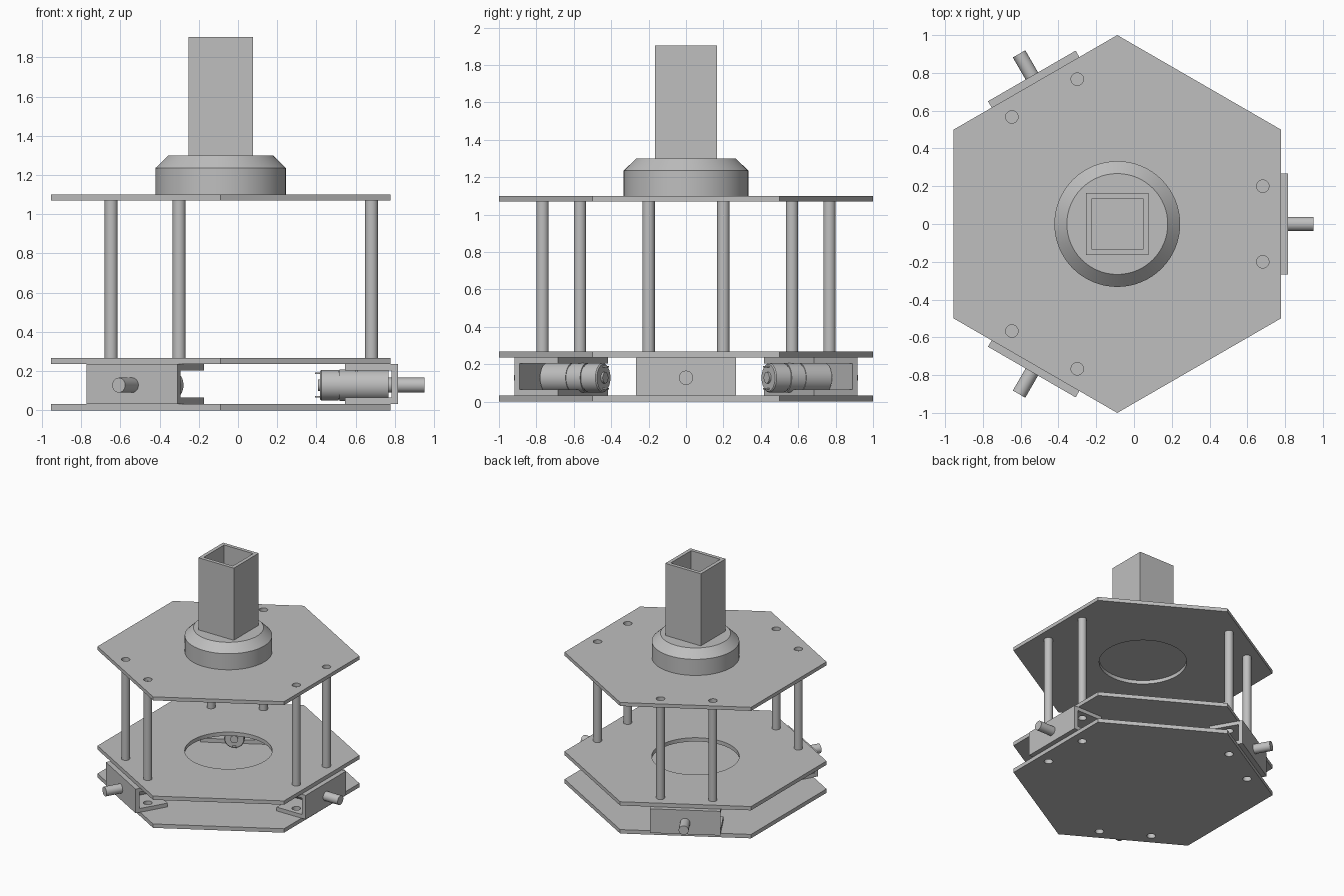
import bpy, bmesh
from math import cos, sin, pi, radians
from mathutils import Matrix, Vector

cube = bpy.data.objects.get("Cube")
if cube:
    bpy.data.objects.remove(cube, do_unlink=True)

grey = bpy.data.materials.new("plain_grey")
grey.use_nodes = True
grey.diffuse_color = (0.52, 0.52, 0.52, 1)
grey.node_tree.nodes["Principled BSDF"].inputs["Base Color"].default_value = grey.diffuse_color

CENTRE = Matrix.Translation((-0.0885, 0, 0))
SIDES = [radians(a) for a in (0, 120, 240)]
ROD_X, ROD_Y, ROD_R = 0.77, 0.2, 0.033
AXIS_Z = 0.128


def finish(name, mesh, turn=0.0):
    """Link a mesh built around the hexagon axis, turned to its side."""
    mesh.transform(CENTRE @ Matrix.Rotation(turn, 4, "Z"))
    mesh.materials.clear()
    mesh.materials.append(grey)
    obj = bpy.data.objects.new(name, mesh)
    bpy.context.collection.objects.link(obj)
    bpy.ops.object.select_all(action="DESELECT")
    obj.select_set(True)
    bpy.context.view_layer.objects.active = obj
    bpy.ops.object.shade_smooth_by_angle(angle=radians(30))
    return obj


def circle(x, y, r, n=32):
    return [(x + r * cos(2 * pi * i / n), y + r * sin(2 * pi * i / n)) for i in range(n)]


def sheet(name, loops, z0, z1, turn=0.0):
    """Flat plate: the first loop is the outline, the others are holes."""
    curve = bpy.data.curves.new(name, "CURVE")
    curve.dimensions = "2D"
    curve.fill_mode = "BOTH"
    curve.extrude = (z1 - z0) / 2
    for loop in loops:
        spline = curve.splines.new("POLY")
        spline.points.add(len(loop) - 1)
        for point, (x, y) in zip(spline.points, loop):
            point.co = (x, y, 0, 1)
        spline.use_cyclic_u = True
    temp = bpy.data.objects.new(name, curve)
    bpy.context.collection.objects.link(temp)
    bpy.context.view_layer.update()
    graph = bpy.context.evaluated_depsgraph_get()
    mesh = bpy.data.meshes.new_from_object(temp.evaluated_get(graph))
    bpy.data.objects.remove(temp, do_unlink=True)
    bm = bmesh.new()
    bm.from_mesh(mesh)
    bmesh.ops.remove_doubles(bm, verts=bm.verts, dist=0.0001)
    bmesh.ops.recalc_face_normals(bm, faces=bm.faces)
    bm.to_mesh(mesh)
    bm.free()
    mesh.transform(Matrix.Translation((0, 0, (z0 + z1) / 2)))
    return finish(name, mesh, turn)


def lathe(name, profile, place=Matrix(), turn=0.0, n=48):
    """Closed solid of revolution from (radius, height) pairs, capped at both ends."""
    bm = bmesh.new()
    rings = [[bm.verts.new((x, y, z)) for x, y in circle(0, 0, r, n)] for r, z in profile]
    for a, b in zip(rings, rings[1:]):
        for i in range(n):
            j = (i + 1) % n
            bm.faces.new((a[i], a[j], b[j], b[i]))
    bm.faces.new(rings[0][::-1])
    bm.faces.new(rings[-1])
    mesh = bpy.data.meshes.new(name)
    bm.to_mesh(mesh)
    bm.free()
    mesh.transform(place)
    return finish(name, mesh, turn)


def box(name, low, high, turn=0.0):
    low, high = Vector(low), Vector(high)
    bm = bmesh.new()
    bmesh.ops.create_cube(bm, size=1)
    bmesh.ops.scale(bm, vec=high - low, verts=bm.verts)
    bmesh.ops.translate(bm, vec=(low + high) / 2, verts=bm.verts)
    mesh = bpy.data.meshes.new(name)
    bm.to_mesh(mesh)
    bm.free()
    return finish(name, mesh, turn)


# Rod positions shared by plates and rods
rods = []
for a in SIDES:
    for y in (-ROD_Y, ROD_Y):
        rods.append((ROD_X * cos(a) - y * sin(a), ROD_X * sin(a) + y * cos(a)))

# Three hexagonal plates, the upper two with a central opening
hexagon = [(cos(pi / 6 + i * pi / 3), sin(pi / 6 + i * pi / 3)) for i in range(6)]
rod_holes = [circle(x, y, ROD_R) for x, y in rods]
opening = [circle(0, 0, 0.333, 64)]
sheet("bottom_plate", [hexagon] + rod_holes, 0, 0.033)
sheet("middle_plate", [hexagon] + rod_holes + opening, 0.235, 0.267)
sheet("top_plate", [hexagon] + rod_holes + opening, 1.07, 1.1)

# Support rods
for x, y in rods:
    lathe("support_rod", [(ROD_R, 0.267), (ROD_R, 1.07)], Matrix.Translation((x, y, 0)), n=32)

# Chamfered hub and open square tube
lathe("hub", [(0.333, 1.1), (0.333, 1.235), (0.267, 1.3)], n=64)


def square(h):
    return [(-h, -h), (h, -h), (h, h), (-h, h)]


sheet("square_tube", [square(0.165), square(0.135)], 1.3, 1.905)

# Motor units: channel bracket, geared motor and output shaft on three sides
along_x = Matrix.Translation((0, 0, AXIS_Z)) @ Matrix.Rotation(pi / 2, 4, "Y")
flange = [(0.635, -0.268), (0.905, -0.268), (0.905, 0.268), (0.635, 0.268)]
flange_holes = [circle(ROD_X, y, ROD_R) for y in (-ROD_Y, ROD_Y)]
motor = [(0.03, 0.497), (0.03, 0.508), (0.072, 0.508), (0.078, 0.514),
         (0.078, 0.60), (0.074, 0.60), (0.074, 0.607), (0.08, 0.607),
         (0.08, 0.69), (0.076, 0.69), (0.076, 0.697), (0.08, 0.697), (0.08, 0.855)]
for a in SIDES:
    for name, z0, z1 in (("lower", 0.033, 0.065), ("upper", 0.204, 0.235)):
        sheet(name + "_bracket_flange", [flange] + flange_holes, z0, z1, a)
    box("bracket_web", (0.872, -0.268, 0.065), (0.905, 0.268, 0.204), a)
    lathe("motor", motor, along_x, a)
    lathe("output_shaft", [(0.038, 0.855), (0.038, 1.04)], along_x, a, 32)
    for z in (-0.06, 0.06):
        box("motor_terminal", (0.482, -0.012, AXIS_Z + z - 0.004),
            (0.51, 0.012, AXIS_Z + z + 0.004), a)
